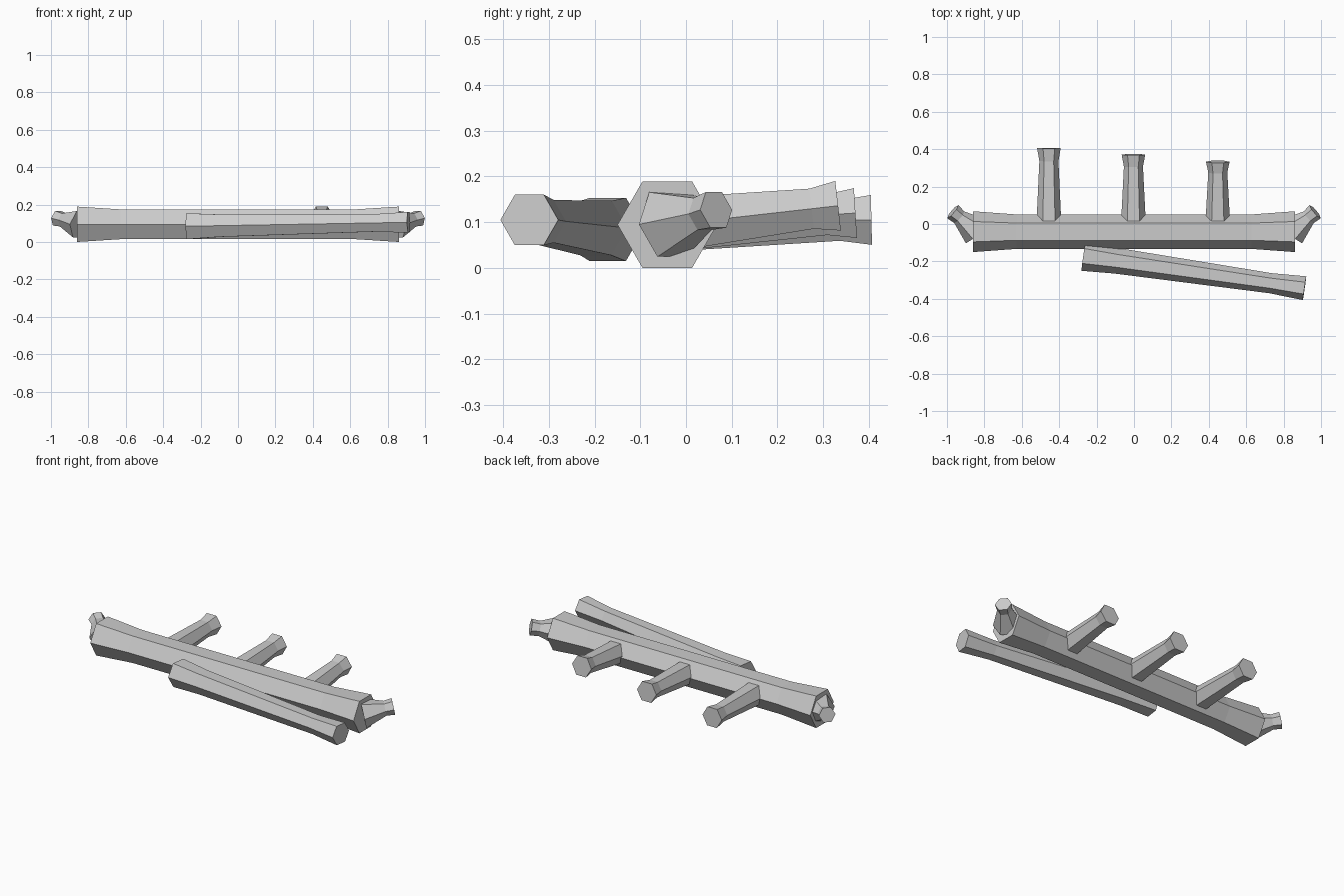
import bpy, bmesh, math
from mathutils import Vector

if "Cube" in bpy.data.objects:
    bpy.data.objects.remove(bpy.data.objects["Cube"])


def log(name, start, end, rings):
    """Six-sided log from start to end; rings = (fraction along, radius)."""
    a, b = Vector(start), Vector(end)
    axis = (b - a).normalized()
    side = axis.cross(Vector((0, 0, 1))).normalized()
    up = side.cross(axis)
    bm = bmesh.new()
    loops = []
    for t, r in rings:
        c = a.lerp(b, t)
        loops.append([bm.verts.new(c + r * (math.cos(i * math.pi / 3) * side
                                            + math.sin(i * math.pi / 3) * up))
                      for i in range(6)])
    for lo, hi in zip(loops, loops[1:]):
        for i in range(6):
            j = (i + 1) % 6
            bm.faces.new((lo[i], lo[j], hi[j], hi[i]))
    bm.faces.new(loops[0])
    bm.faces.new(loops[-1])
    bmesh.ops.recalc_face_normals(bm, faces=bm.faces)
    mesh = bpy.data.meshes.new(name)
    bm.to_mesh(mesh)
    bm.free()
    obj = bpy.data.objects.new(name, mesh)
    bpy.context.collection.objects.link(obj)
    return obj


# Main trunk with slightly flared ends
log("trunk", (-0.86, -0.041, 0.0945), (0.86, -0.041, 0.0945),
    [(0, 0.109), (0.135, 0.092), (0.865, 0.092), (1, 0.109)])

# Short forked stubs on both trunk ends
for s, label in ((-1, "left"), (1, "right")):
    log("end_stub_" + label, (s * 0.845, -0.04, 0.095), (s * 0.969, 0.066, 0.127),
        [(0, 0.083), (0.72, 0.041), (1, 0.046)])

# Three branches pointing backwards, each shorter and steeper
for i, (x, y, z) in enumerate([(-0.455, 0.406, 0.105),
                               (-0.003, 0.371, 0.120),
                               (0.448, 0.333, 0.136)]):
    log("back_branch_%d" % (i + 1), (x, -0.03, 0.095), (x, y, z),
        [(0, 0.068), (0.84, 0.051), (1, 0.063)])

# Loose pole lying against the front of the trunk
log("leaning_pole", (-0.27, -0.171, 0.084), (0.912, -0.343, 0.105),
    [(0, 0.08), (0.15, 0.069), (0.845, 0.054), (1, 0.064)])
